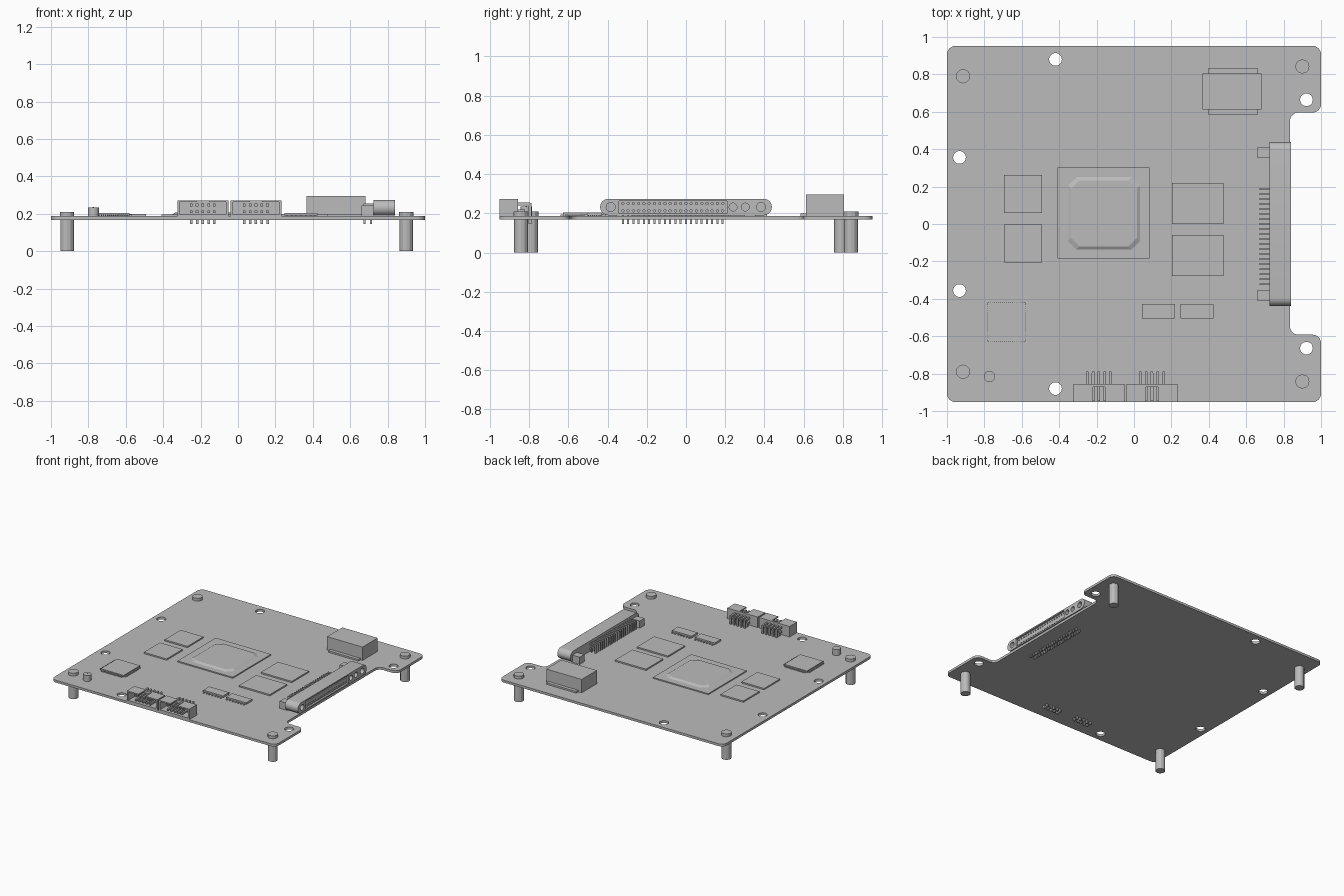
import bpy, bmesh, math
from mathutils import Matrix, Vector

if "Cube" in bpy.data.objects:
    bpy.data.objects.remove(bpy.data.objects["Cube"], do_unlink=True)

grey = bpy.data.materials.new("plain grey")
grey.use_nodes = True
colour = (0.5, 0.5, 0.5, 1)
grey.diffuse_color = colour
grey.node_tree.nodes["Principled BSDF"].inputs["Base Color"].default_value = colour

TOP, BOTTOM = 0.187, 0.168     # board surfaces
PIN_END = 0.145                # lowest point of soldered pins


def finish(name, bm, smooth=False):
    bmesh.ops.recalc_face_normals(bm, faces=bm.faces)
    mesh = bpy.data.meshes.new(name)
    bm.to_mesh(mesh)
    bm.free()
    mesh.materials.append(grey)
    obj = bpy.data.objects.new(name, mesh)
    bpy.context.collection.objects.link(obj)
    if smooth:
        shade(obj)
    return obj


def shade(obj):
    bpy.ops.object.select_all(action="DESELECT")
    obj.select_set(True)
    bpy.context.view_layer.objects.active = obj
    bpy.ops.object.shade_smooth_by_angle(angle=math.radians(25))


def add_box(bm, x0, x1, y0, y1, z0, z1):
    size = Matrix.Diagonal((x1 - x0, y1 - y0, z1 - z0, 1))
    middle = Matrix.Translation(((x0 + x1) / 2, (y0 + y1) / 2, (z0 + z1) / 2))
    bmesh.ops.create_cube(bm, size=1, matrix=middle @ size)


def add_cylinder(bm, centre, r, length, sides=24, axis="Z"):
    turn = Matrix.Rotation(math.pi / 2, 4, "Y") if axis == "X" else Matrix()
    bmesh.ops.create_cone(bm, cap_ends=True, segments=sides, radius1=r, radius2=r,
                          depth=length, matrix=Matrix.Translation(centre) @ turn)


def boxes(name, *dims):
    bm = bmesh.new()
    for d in dims:
        add_box(bm, *d)
    return finish(name, bm)


def extrude(bm, points, direction):
    face = bm.faces.new([bm.verts.new(p) for p in points])
    new = bmesh.ops.extrude_face_region(bm, geom=[face])["geom"]
    bmesh.ops.translate(bm, vec=direction,
                        verts=[v for v in new if isinstance(v, bmesh.types.BMVert)])


def cut(obj, cutter):
    mod = obj.modifiers.new("cut", "BOOLEAN")
    mod.operation, mod.solver, mod.object = "DIFFERENCE", "EXACT", cutter
    bpy.context.view_layer.update()
    result = obj.evaluated_get(bpy.context.evaluated_depsgraph_get())
    mesh = bpy.data.meshes.new_from_object(result)
    obj.modifiers.clear()
    obj.data = mesh
    bpy.data.objects.remove(cutter, do_unlink=True)


# Board with rounded corners and a notch on its left side
bm = bmesh.new()
outline = [(-1, -.952), (1, -.952), (1, -.592), (.834, -.592),
           (.834, .596), (1, .596), (1, .952), (-1, .952)]
extrude(bm, [(x, y, BOTTOM) for x, y in outline], Vector((0, 0, TOP - BOTTOM)))
upright = [e for e in bm.edges if abs(e.verts[0].co.z - e.verts[1].co.z) > .01]
bmesh.ops.bevel(bm, geom=upright, offset=.045, segments=6, profile=.5, affect="EDGES")
board = finish("board", bm)
bm = bmesh.new()
for x, y in ((-.42, .88), (-.933, .356), (.922, .664)):
    for side in (-1, 1):
        add_cylinder(bm, (x, side * y, TOP), .034, .2)
cut(board, finish("hole_cutter", bm))
shade(board)

# Standoffs and the screws above them
for x, y in ((-.914, .79), (.9, .842)):
    for side in (-1, 1):
        bm = bmesh.new()
        add_cylinder(bm, (x, side * y, BOTTOM / 2), .036, BOTTOM, 12)
        finish("standoff", bm)
        bm = bmesh.new()
        add_cylinder(bm, (x, side * y, (TOP + .21) / 2), .038, .21 - TOP, 12)
        finish("standoff_cap", bm)

# Small round post
bm = bmesh.new()
add_cylinder(bm, (-.773, -.815, .211), .03, .048)
add_cylinder(bm, (-.773, -.815, .235), .004, .004, 8)
finish("round_post", bm, True)

# Flat memory chips
for y in (.059, -.206):
    boxes("small_chip", (-.695, -.492, y, y + .204, TOP, .198))
for y in (0, -.278):
    boxes("memory_chip", (.203, .479, y, y + .219, TOP, .198))

# Processor with a raised lid that has clipped corners and sloped sides
boxes("processor_base", (-.41, .083, -.185, .302, TOP, .196))
bm = bmesh.new()
rings = []
for half, z in ((.193, .196), (.176, .206)):
    c = half - .045
    loop = [(half, -c), (half, c), (c, half), (-c, half),
            (-half, c), (-half, -c), (-c, -half), (c, -half)]
    rings.append([bm.verts.new((x - .16, y + .057, z)) for x, y in loop])
for i in range(8):
    j = (i + 1) % 8
    bm.faces.new((rings[0][i], rings[0][j], rings[1][j], rings[1][i]))
bm.faces.new(rings[1])
bm.faces.new(rings[0][::-1])
finish("processor_lid", bm)

# Square controller with leads on all four sides
cx, cy = -.682, -.524
boxes("controller_chip", (cx - .102, cx + .102, cy - .104, cy + .104, .19, .203))
leads = []
for i in range(18):
    t = (i - 8.5) * .0105
    for s in (-1, 1):
        a, b = sorted((s * .1, s * .115))
        leads.append((cx + t - .003, cx + t + .003, cy + a, cy + b, TOP, .195))
        leads.append((cx + a, cx + b, cy + t - .003, cy + t + .003, TOP, .195))
boxes("controller_leads", *leads)

# Two narrow chips with leads front and back
for x0 in (.043, .249):
    boxes("narrow_chip", (x0, x0 + .177, -.505, -.428, .19, .204))
    boxes("narrow_chip_leads", *[
        (x - .004, x + .004, y, y + .018, TOP, .194)
        for x in (x0 + .013 + i * .0252 for i in range(7)) for y in (-.52, -.431)])

# Tall block with low mounting tabs
boxes("tall_block", (.366, .682, .612, .805, TOP, .295))
boxes("tall_block_tabs", (.396, .663, .805, .832, TOP, .2),
      (.396, .663, .585, .612, TOP, .2))

# Side socket: stadium profile with recessed rows of contacts and round ports
mid, rad = .232, .042
bm = bmesh.new()
profile = []
for s in (1, -1):
    for i in range(13):
        a = math.pi * (i / 12 - .5)
        profile.append((.725, s * (.396 + rad * math.cos(a)), mid + s * rad * math.sin(a)))
extrude(bm, profile, Vector((.115, 0, 0)))
socket = finish("side_socket", bm)
bm = bmesh.new()
add_box(bm, .825, .9, -.342, .208, .2, .264)
for y in (-.384, .383):
    add_cylinder(bm, (.84, y, mid), .023, .1, 20, "X")
for y in (.24, .303):
    add_cylinder(bm, (.84, y, mid), .02, .1, 20, "X")
cut(socket, finish("port_cutter", bm))
bm = bmesh.new()
pitch = [-.322 + i * .0268 for i in range(20)]
for y in pitch:
    for z in (.213, .25):
        add_cylinder(bm, (.825, y, z), .006, .03, 8, "X")
cut(socket, finish("contact_cutter", bm))
shade(socket)
boxes("socket_feet", (.66, .727, .353, .412, TOP, .245), (.66, .727, -.412, -.353, TOP, .245))

# Bent socket pins that pass through the board
pins = []
for y in pitch:
    for x, z in ((.676, .25), (.712, .213)):
        pins.append((x, .728, y - .005, y + .005, z - .005, z + .005))
        pins.append((x - .006, x + .005, y - .005, y + .005, PIN_END, z + .0052))
boxes("socket_pins", *pins)

# Front headers: open shells with a key slot and two rows of bent pins
for cx in (-.188, .096):
    shell = boxes("header_shell", (cx - .136, cx + .136, -.952, -.856, TOP, .272))
    cut(shell, boxes("cavity_cutter", (cx - .124, cx + .124, -1, -.872, .197, .262)))
    cut(shell, boxes("slot_cutter", (cx - .032, cx + .032, -1, -.872, .25, .3)))
    pins = []
    for i in range(5):
        x = cx + (i - 2) * .031
        for y, z in ((-.796, .247), (-.828, .212)):
            pins.append((x - .007, x + .007, -.945, y, z - .007, z + .007))
            pins.append((x - .0068, x + .0068, y - .007, y + .007, PIN_END, z + .0068))
    boxes("header_pins", *pins)
